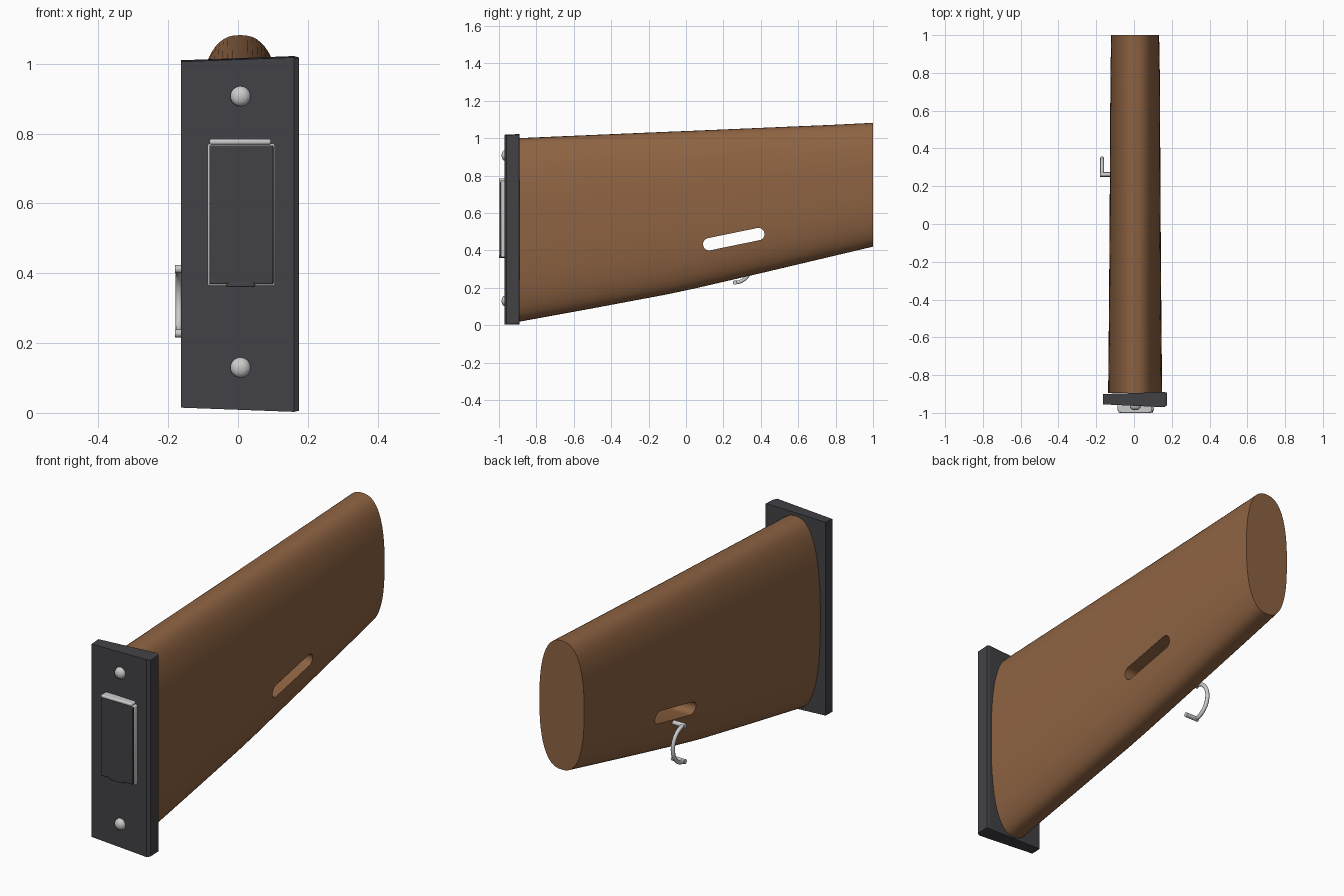
import bpy, bmesh, math
from mathutils import Vector

if "Cube" in bpy.data.objects:
    bpy.data.objects.remove(bpy.data.objects["Cube"])


def material(name, rgb):
    m = bpy.data.materials.new(name)
    m.diffuse_color = (*rgb, 1)
    m.use_nodes = True
    m.node_tree.nodes["Principled BSDF"].inputs["Base Color"].default_value = m.diffuse_color
    return m


WOOD = material("wood", (0.27, 0.125, 0.055))
DARK = material("dark_steel", (0.055, 0.055, 0.062))


def finish(name, bm, mat=None, bevel=0, segments=2):
    bmesh.ops.recalc_face_normals(bm, faces=bm.faces)
    me = bpy.data.meshes.new(name)
    bm.to_mesh(me)
    bm.free()
    ob = bpy.data.objects.new(name, me)
    bpy.context.collection.objects.link(ob)
    if mat:
        me.materials.append(mat)
    if bevel:
        mod = ob.modifiers.new("bevel", 'BEVEL')
        mod.width, mod.segments = bevel, segments
    return ob


def smooth(ob, angle=35):
    bpy.ops.object.select_all(action='DESELECT')
    ob.select_set(True)
    bpy.context.view_layer.objects.active = ob
    bpy.ops.object.shade_smooth_by_angle(angle=math.radians(angle))


def loft(name, rings, mat=None, **kw):
    """Skin a list of closed point rings and cap both ends."""
    bm = bmesh.new()
    vs = [[bm.verts.new(p) for p in r] for r in rings]
    n = len(vs[0])
    for a, b in zip(vs, vs[1:]):
        for i in range(n):
            bm.faces.new((a[i], a[(i + 1) % n], b[(i + 1) % n], b[i]))
    bm.faces.new(vs[0])
    bm.faces.new(vs[-1])
    return finish(name, bm, mat, **kw)


def box(name, x0, x1, y0, y1, z0, z1, mat=None, **kw):
    rings = [[(x0, y, z0), (x1, y, z0), (x1, y, z1), (x0, y, z1)] for y in (y0, y1)]
    return loft(name, rings, mat, **kw)


def oval(y, half_w, z0, z1, cx, n=64, e=2 / 2.5):
    def p(v):
        return math.copysign(abs(v) ** e, v)
    pts = []
    for i in range(n):
        t = 2 * math.pi * i / n
        pts.append((cx + half_w * p(math.cos(t)), y,
                    (z0 + z1) / 2 + (z1 - z0) / 2 * p(math.sin(t))))
    return pts


# Wooden stock: y, half width, bottom z, top z
sections = [(-0.895, 0.143, 0.018, 1.0), (-0.5, 0.139, 0.09, 1.017),
            (-0.1, 0.136, 0.165, 1.034), (0.05, 0.135, 0.197, 1.04),
            (0.4, 0.133, 0.278, 1.055), (0.78, 0.131, 0.368, 1.071),
            (1.0, 0.127, 0.42, 1.082)]
stock = loft("stock", [oval(y, w, a, b, 0.006) for y, w, a, b in sections], WOOD)

# Sling slot cut through the stock
a, b, r = Vector((0.124, 0.433)), Vector((0.387, 0.487)), 0.033
lean = math.atan2(b.y - a.y, b.x - a.x)
outline = []
for c, start in ((a, lean + math.pi / 2), (b, lean - math.pi / 2)):
    for i in range(13):
        t = start + math.pi * i / 12
        outline.append((c.x + r * math.cos(t), c.y + r * math.sin(t)))
cutter = loft("slot_cutter", [[(x, y, z) for y, z in outline] for x in (-0.3, 0.3)])
cutter.hide_render = True
cut = stock.modifiers.new("slot", 'BOOLEAN')
cut.object, cut.solver = cutter, 'EXACT'
bpy.context.view_layer.objects.active = stock
stock.select_set(True)
bpy.ops.object.modifier_apply(modifier="slot")
bpy.data.objects.remove(cutter)
smooth(stock)

# Slightly tapered butt plate with a chamfered right edge
plate_rings = []
for x, y0, y1, z0, z1 in ((-0.163, -0.955, -0.9, 0.015, 1.01),
                          (0.16, -0.97, -0.89, 0.003, 1.022),
                          (0.174, -0.96, -0.893, 0.006, 1.018)):
    plate_rings.append([(x, y0, z0), (x, y1, z0 + 0.002), (x, y1, z1), (x, y0, z1 - 0.004)])
loft("butt_plate", plate_rings, DARK)

# Trapdoor: light rim, dark panel, hinge bar and finger notch
smooth(box("trapdoor_rim", -0.087, 0.106, -0.99, -0.955, 0.363, 0.771, bevel=0.005))
smooth(box("trapdoor_panel", -0.082, 0.101, -0.998, -0.96, 0.369, 0.766, DARK, bevel=0.003))
smooth(box("trapdoor_hinge", -0.082, 0.095, -1.0, -0.955, 0.768, 0.785, bevel=0.006))
smooth(box("trapdoor_catch", -0.033, 0.048, -0.999, -0.955, 0.360, 0.375, DARK, bevel=0.004))

# Domed screws
for label, z in (("upper", 0.907), ("lower", 0.13)):
    rings = []
    for y, rad in ((-0.955, 0.029), (-0.968, 0.029), (-0.977, 0.025), (-0.983, 0.016), (-0.986, 0.005)):
        rings.append([(0.007 + rad * math.cos(math.tau * i / 24), y,
                       z + rad * math.sin(math.tau * i / 24)) for i in range(24)])
    smooth(loft(label + "_screw", rings), 60)


# Sling loop: bowed wire with a peg at each end
def tube(name, pts, radius, mat=None):
    cu = bpy.data.curves.new(name, 'CURVE')
    cu.dimensions = '3D'
    cu.bevel_depth, cu.bevel_resolution, cu.use_fill_caps = radius, 3, True
    s = cu.splines.new('POLY')
    s.points.add(len(pts) - 1)
    for p, co in zip(s.points, pts):
        p.co = (*co, 1)
    ob = bpy.data.objects.new(name, cu)
    bpy.context.collection.objects.link(ob)
    bpy.ops.object.select_all(action='DESELECT')
    ob.select_set(True)
    bpy.context.view_layer.objects.active = ob
    bpy.ops.object.convert(target='MESH')
    smooth(bpy.context.object, 50)


X = -0.169
arc = [(X, 0.262 + 0.086 * math.sin(math.pi * i / 20),
        0.32 + 0.092 * math.cos(math.pi * i / 20)) for i in range(21)]
tube("sling_loop", arc, 0.01)
tube("upper_peg", [(-0.18, 0.262, 0.412), (-0.1, 0.262, 0.412)], 0.012)
tube("lower_peg", [(-0.18, 0.262, 0.228), (-0.105, 0.262, 0.228)], 0.012)
